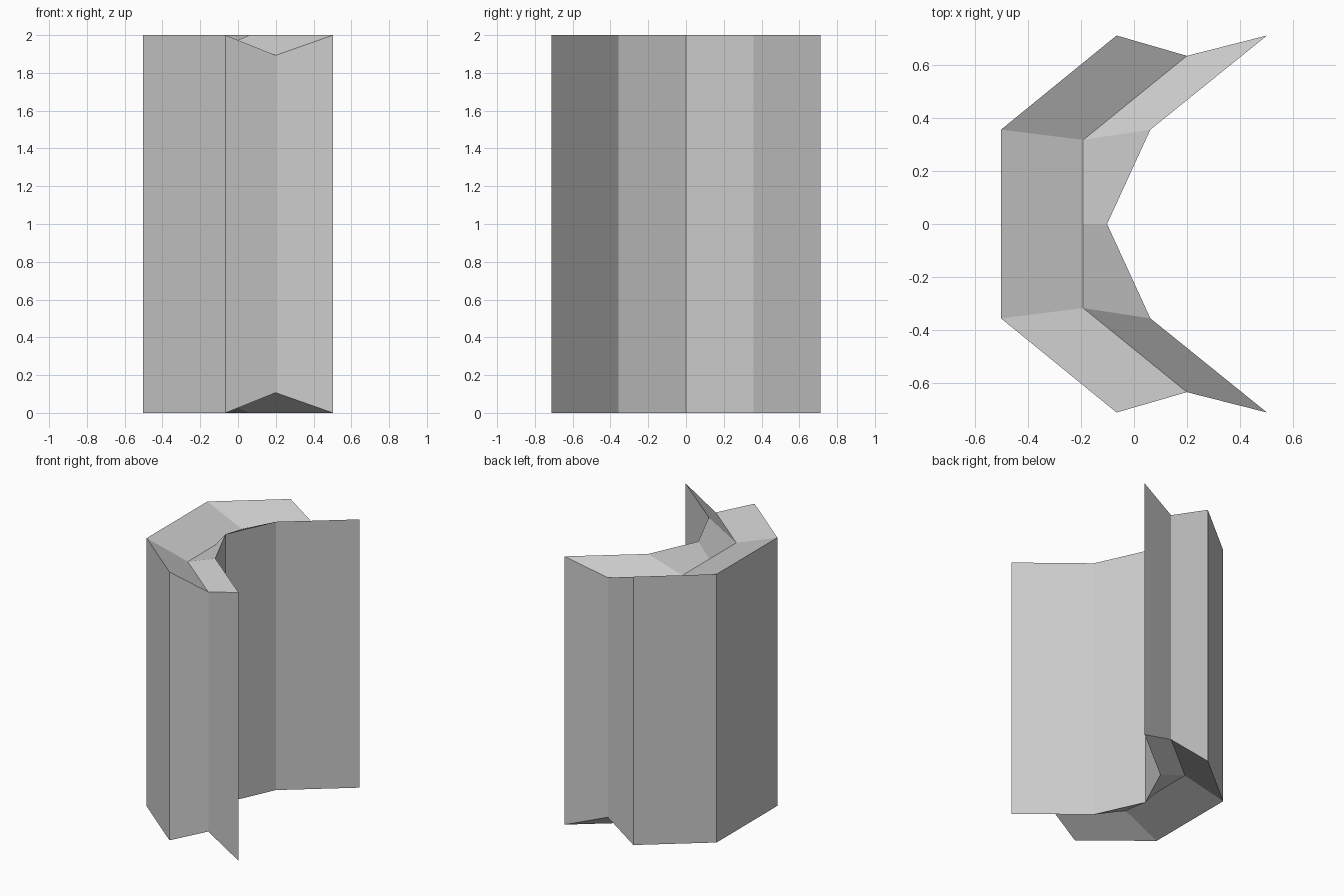
import bpy
import bmesh

default = bpy.data.objects.get("Cube")
if default:
    bpy.data.objects.remove(default, do_unlink=True)

HEIGHT = 2.0
GROOVE = 0.107

# Plan stations from the middle to one end: outer edge, groove line, inner edge
half = [
    [(-0.503, 0.0), (-0.192, 0.0), (-0.102, 0.0)],
    [(-0.503, 0.357), (-0.192, 0.318), (0.062, 0.357)],
    [(-0.066, 0.713), (0.2, 0.636), (0.503, 0.713)],
]
mirrored = [[(x, -y) for x, y in station] for station in reversed(half[1:])]
stations = mirrored + half


def section(bm, station):
    """Closed six-point section, grooved along its top and bottom."""
    depths = (0, GROOVE, 0)
    bottom = [bm.verts.new((x, y, d)) for (x, y), d in zip(station, depths)]
    top = [bm.verts.new((x, y, HEIGHT - d)) for (x, y), d in zip(station, depths)]
    return bottom + top[::-1]


# Sweep the section along the stations
bm = bmesh.new()
rings = [section(bm, s) for s in stations]
for a, b in zip(rings, rings[1:]):
    for i in range(6):
        j = (i + 1) % 6
        bm.faces.new((a[i], a[j], b[j], b[i]))

# Folded end walls
for r in (rings[0], rings[-1]):
    bm.faces.new((r[0], r[1], r[4], r[5]))
    bm.faces.new((r[1], r[2], r[3], r[4]))
bmesh.ops.recalc_face_normals(bm, faces=bm.faces[:])

mesh = bpy.data.meshes.new("curved_wall")
bm.to_mesh(mesh)
bm.free()
wall = bpy.data.objects.new("curved_wall", mesh)
bpy.context.collection.objects.link(wall)

# Plain grey
grey = bpy.data.materials.new("light_grey")
grey.use_nodes = True
color = (0.6, 0.6, 0.6, 1.0)
grey.diffuse_color = color
for node in grey.node_tree.nodes:
    if node.type == "BSDF_PRINCIPLED":
        node.inputs["Base Color"].default_value = color
mesh.materials.append(grey)
